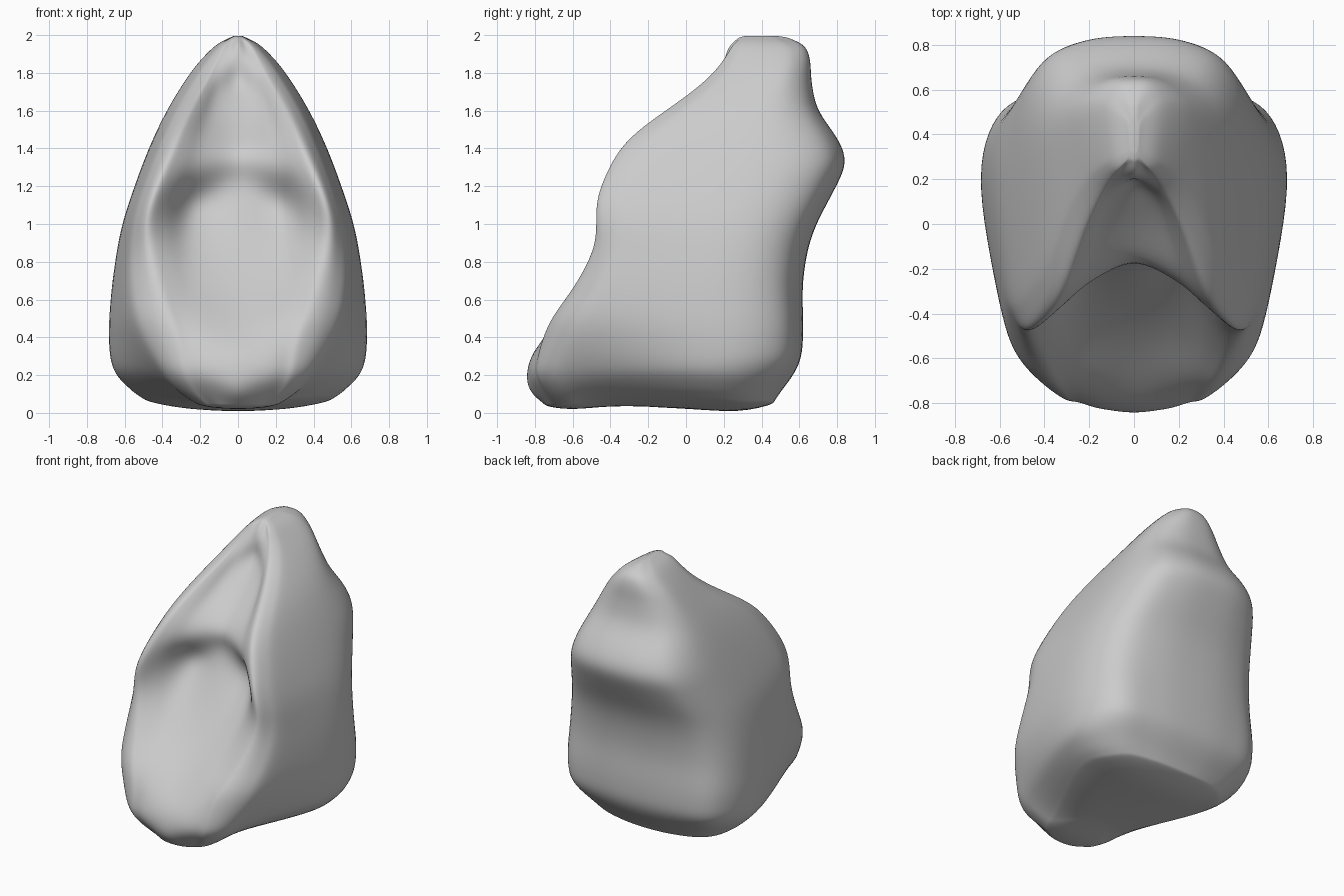
import bpy, bmesh, math
from mathutils import Vector

cube = bpy.data.objects.get("Cube")
if cube:
    bpy.data.objects.remove(cube, do_unlink=True)


def curve(*points):
    """Return a smooth function through (position, value) points."""
    def slope(i):
        a, b = points[max(i - 1, 0)], points[min(i + 1, len(points) - 1)]
        return (b[1] - a[1]) / (b[0] - a[0])

    def evaluate(p):
        p = min(max(p, points[0][0]), points[-1][0])
        i = 0
        while i < len(points) - 2 and p > points[i + 1][0]:
            i += 1
        (p0, v0), (p1, v1) = points[i], points[i + 1]
        h = p1 - p0
        t = (p - p0) / h
        s = 1 - t
        return (v0 * s * s * (1 + 2 * t) + v1 * t * t * (3 - 2 * t)
                + h * t * s * (slope(i) * s - slope(i + 1) * t))
    return evaluate


def mix(a, b, t):
    return a + (b - a) * t


# Profiles of the stone by height: hollowed front, its raised rim, sides and back
front_centre = curve((.06, -.74), (.12, -.82), (.2, -.845), (.32, -.81), (.45, -.7),
                     (.6, -.55), (.8, -.38), (1, -.25), (1.15, -.17), (1.25, -.145),
                     (1.32, -.185), (1.38, -.17), (1.5, -.04), (1.65, .11), (1.75, .2),
                     (1.82, .2), (1.88, .205), (1.95, .235), (1.99, .285))
front_inner = curve((.06, -.73), (.2, -.825), (.33, -.795), (.5, -.68), (.65, -.53),
                    (.8, -.4), (1, -.24), (1.1, -.175), (1.18, -.2), (1.27, -.27),
                    (1.35, -.255), (1.42, -.2), (1.55, -.03), (1.7, .12), (1.88, .207),
                    (1.99, .287))
rim_depth = curve((.06, -.68), (.2, -.78), (.3, -.775), (.4, -.75), (.5, -.71), (.65, -.605),
                  (.8, -.52), (.92, -.48), (1.1, -.48), (1.2, -.455), (1.4, -.35), (1.5, -.25),
                  (1.6, -.11), (1.7, .03), (1.8, .145), (1.9, .222), (1.95, .25), (1.99, .3))
rim_width = curve((.06, .17), (.12, .25), (.2, .3), (.4, .34), (.6, .41), (.8, .46),
                  (1, .48), (1.2, .43), (1.4, .35), (1.6, .26), (1.8, .15), (1.9, .1),
                  (1.96, .06), (1.99, .02))
side_width = curve((.06, .5), (.1, .57), (.2, .66), (.4, .69), (.6, .68), (.8, .655),
                   (1, .615), (1.2, .55), (1.4, .475), (1.6, .38), (1.8, .255),
                   (1.9, .17), (1.96, .1), (1.99, .035))
back_depth = curve((.06, .46), (.25, .595), (.4, .62), (.7, .62), (.95, .67), (1.2, .795),
                   (1.33, .85), (1.45, .805), (1.6, .7), (1.75, .665), (1.88, .655),
                   (1.95, .62), (1.99, .53))
flank_fullness = curve((.06, .25), (.2, .38), (.45, .62), (.8, .7), (1.99, .65))
corner_width = curve((.06, .85), (.5, .86), (1, .83), (1.33, .83), (1.99, .8))
corner_depth = curve((.06, .1), (.5, .11), (1, .115), (1.33, .13), (1.6, .09), (1.99, .05))
floor_height = curve((-.8, .04), (-.65, .035), (-.4, .065), (.1, .045), (.3, .02), (.5, .055))


def section(z):
    """Half outline at height z, from front centre to back centre."""
    rx, ry, w, yb = rim_width(z), rim_depth(z), side_width(z), back_depth(z)
    inner, side_y = front_inner(z), mix(ry, yb, .66)
    flank_x = mix(rx, w, flank_fullness(z))
    corner = min(corner_depth(z), (yb - ry) * .2)
    return [Vector((0, front_centre(z))), Vector((rx * .5, inner)),
            Vector((rx * .8, mix(inner, ry, .68))), Vector((rx, ry)),
            Vector((mix(rx, flank_x, .57), mix(ry, side_y, .09))),
            Vector((flank_x, mix(ry, side_y, .29))),
            Vector((w, side_y)), Vector((w * corner_width(z), yb - corner)),
            Vector((w * .46, yb - corner * .18)), Vector((0, yb))]


def smooth_ring(half, steps=8):
    """Mirror the half outline and sample a closed smooth spline through it."""
    ring = half + [Vector((-p.x, p.y)) for p in half[-2:0:-1]]
    n = len(ring)
    result = []
    for i in range(n):
        a, b, c, d = (ring[(i + k) % n] for k in (-1, 0, 1, 2))
        for k in range(steps):
            t = k / steps
            result.append(b + .5 * t * ((c - a) + t * ((2 * a - 5 * b + 4 * c - d)
                          + t * (3 * (b - c) + d - a))))
    return result


def settle(x, y, z):
    """Bend the lowest part to the uneven underside."""
    fade = min(1, max(0, 1 - (z - .06) / .25))
    return (x, y, z + (floor_height(y) + .16 * x * x - .06) * fade)


# Stack the outlines, with closing rings under the base and over the crest
low, high, levels = .06, 1.99, 100
outlines = []
for i in range(levels + 1):
    z = mix(low, high, .5 - .5 * math.cos(math.pi * i / levels))
    outlines.append((smooth_ring(section(z)), z))


def shrunk(ring, scale):
    middle = sum(ring, Vector((0, 0))) / len(ring)
    return [middle + (p - middle) * scale for p in ring]


base, crest = outlines[0][0], outlines[-1][0]
under = [(shrunk(base, k / 12), low - .03 * (1 - (k / 12) ** 4)) for k in range(1, 12)]
over = [(shrunk(crest, .7), high + .007), (shrunk(crest, .3), high + .01)]

bm = bmesh.new()
rings = [[bm.verts.new(settle(p.x, p.y, z)) for p in ring]
         for ring, z in under + outlines + over]
for lower, upper in zip(rings, rings[1:]):
    for i in range(len(lower)):
        j = (i + 1) % len(lower)
        bm.faces.new((lower[i], lower[j], upper[j], upper[i]))
bm.faces.new(rings[0][::-1])
bm.faces.new(rings[-1])

# Soften the rim and hollows
for _ in range(12):
    bmesh.ops.smooth_vert(bm, verts=bm.verts, factor=.5,
                          use_axis_x=True, use_axis_y=True, use_axis_z=True)
bmesh.ops.recalc_face_normals(bm, faces=bm.faces)
for face in bm.faces:
    face.smooth = True

mesh = bpy.data.meshes.new("stone")
bm.to_mesh(mesh)
bm.free()
stone = bpy.data.objects.new("stone", mesh)
bpy.context.collection.objects.link(stone)

# Plain grey
grey = bpy.data.materials.new("stone_grey")
grey.use_nodes = True
colour = (.6, .6, .6, 1)
grey.diffuse_color = colour
grey.node_tree.nodes["Principled BSDF"].inputs["Base Color"].default_value = colour
mesh.materials.append(grey)
